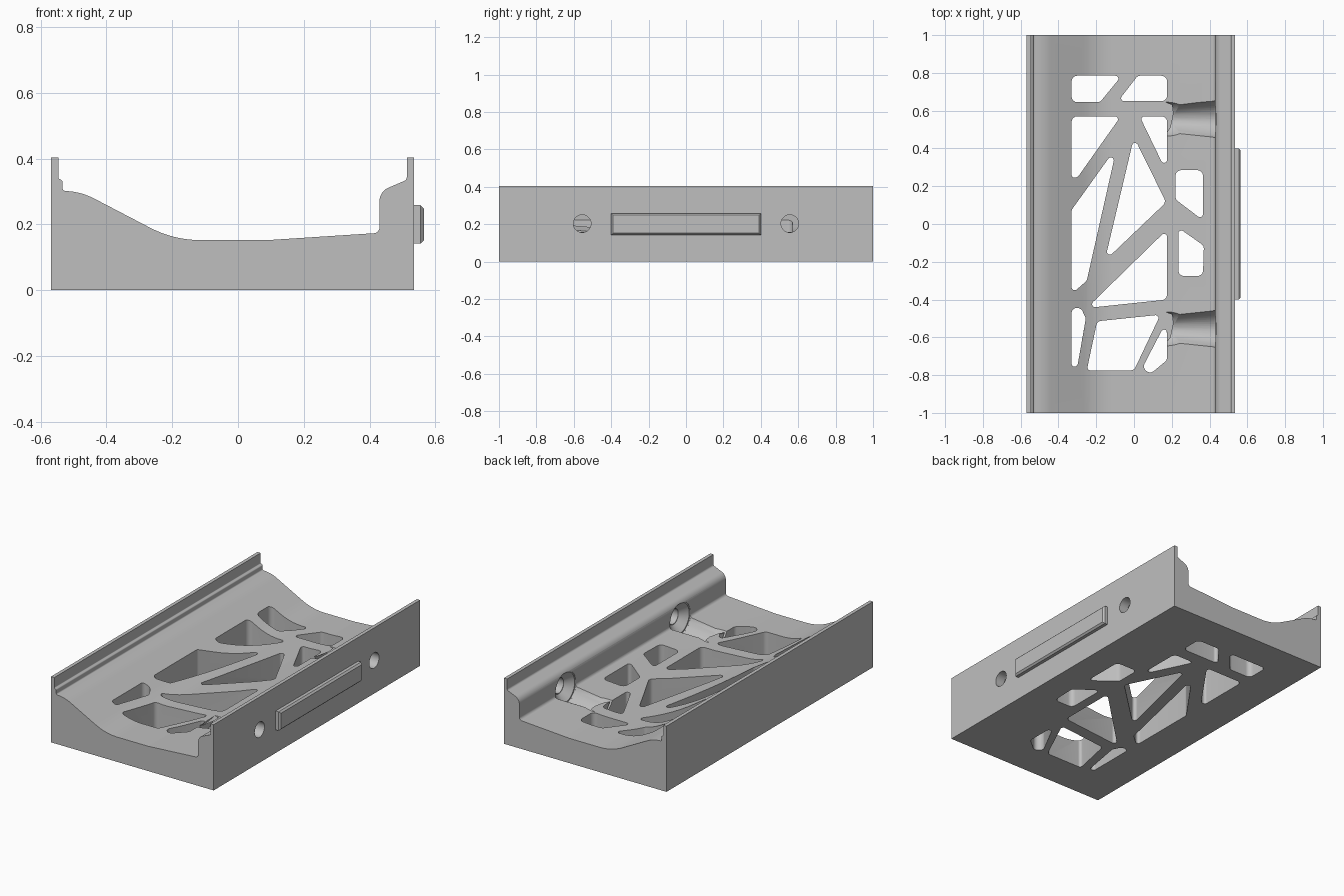
import bpy, bmesh, math
from mathutils import Vector, Matrix

cube = bpy.data.objects.get("Cube")
if cube:
    bpy.data.objects.remove(cube, do_unlink=True)

grey = bpy.data.materials.new("plain grey")
grey.use_nodes = True
colour = (0.52, 0.52, 0.52, 1)
grey.diffuse_color = colour
grey.node_tree.nodes["Principled BSDF"].inputs["Base Color"].default_value = colour


def rounded(points, radius_at, cap, steps=8):
    """Round each polygon corner with an arc; cap limits it to a share of the edge."""
    outline = []
    pts = [Vector(p) for p in points]
    for i, p in enumerate(pts):
        before, after = pts[i - 1] - p, pts[(i + 1) % len(pts)] - p
        shortest = min(before.length, after.length)
        a, b = before.normalized(), after.normalized()
        half = a.angle(b) / 2
        radius = min(radius_at(i, half), cap * shortest * math.tan(half))
        if radius <= 0:
            outline.append(p)
            continue
        centre = p + (a + b).normalized() * radius / math.sin(half)
        start = p + a * radius / math.tan(half) - centre
        end = p + b * radius / math.tan(half) - centre
        sweep = math.pi - 2 * half
        for k in range(steps + 1):
            t = k / steps
            arc = start * math.sin((1 - t) * sweep) + end * math.sin(t * sweep)
            outline.append(centre + arc / math.sin(sweep))
    return outline


def finish(name, bm):
    bmesh.ops.recalc_face_normals(bm, faces=bm.faces)
    mesh = bpy.data.meshes.new(name)
    bm.to_mesh(mesh)
    bm.free()
    obj = bpy.data.objects.new(name, mesh)
    bpy.context.collection.objects.link(obj)
    mesh.materials.append(grey)
    return obj


def extrude(name, outline, place, offset):
    """Fill an outline placed in space and extrude it along an offset."""
    bm = bmesh.new()
    face = bm.faces.new([bm.verts.new(place(p)) for p in outline])
    made = bmesh.ops.extrude_face_region(bm, geom=[face])
    moved = [v for v in made["geom"] if isinstance(v, bmesh.types.BMVert)]
    bmesh.ops.translate(bm, vec=offset, verts=moved)
    return finish(name, bm)


def cone_along_x(name, x_start, x_end, y, z, r_start, r_end, soft=0):
    """Cylinder or cone lying along x, with an optional rounded start."""
    bm = bmesh.new()
    bmesh.ops.create_cone(bm, cap_ends=True, segments=48, radius1=r_start,
                          radius2=r_end, depth=x_end - x_start)
    bm.transform(Matrix.Translation(((x_start + x_end) / 2, y, z))
                 @ Matrix.Rotation(math.pi / 2, 4, "Y"))
    if soft:
        middle = (x_start + x_end) / 2
        rim = [e for e in bm.edges if all(v.co.x < middle for v in e.verts)]
        bmesh.ops.bevel(bm, geom=rim, offset=soft, segments=6, profile=0.5,
                        affect="EDGES")
    return finish(name, bm)


def cut(target, cutter):
    cutter.hide_render = True
    mod = target.modifiers.new("cut", "BOOLEAN")
    mod.operation = "DIFFERENCE"
    mod.solver = "EXACT"
    mod.object = cutter
    bpy.context.view_layer.objects.active = target
    bpy.ops.object.modifier_apply(modifier=mod.name)
    bpy.data.objects.remove(cutter, do_unlink=True)


def smooth(obj):
    bpy.ops.object.select_all(action="DESELECT")
    obj.select_set(True)
    bpy.context.view_layer.objects.active = obj
    bpy.ops.object.shade_smooth_by_angle(angle=math.radians(30))


# Body: one cross-section (x, z, corner radius) run along the whole length
LEFT, RIGHT, TOP = -0.568, 0.535, 0.403
section = [
    (LEFT, 0, 0), (RIGHT, 0, 0), (RIGHT, TOP, 0), (0.513, TOP, 0),
    (0.513, 0.335, 0.012), (0.43, 0.3, 0.045), (0.43, 0.174, 0.018),
    (0.09, 0.152, 0.2), (-0.195, 0.152, 0.33), (-0.475, 0.298, 0.2),
    (-0.533, 0.302, 0.008), (-0.533, 0.332, 0.008), (-0.546, 0.34, 0.005),
    (-0.546, TOP, 0), (LEFT, TOP, 0),
]
body = extrude("tray_body",
               rounded([s[:2] for s in section], lambda i, h: section[i][2], 0.85),
               lambda p: (p.x, -1, p.y), (0, 2, 0))

# Lattice openings through the floor, corners in hundredths
openings = [
    [(-33, 78.5), (-6.5, 78.5), (-18, 64.5), (-33, 64.5)],
    [(2, 78.5), (17.5, 78.5), (17.5, 65), (-8.5, 65)],
    [(-33, 57), (-7, 57), (-30, 24.5), (-33, 24.5)],
    [(3, 57), (17.5, 57), (17.5, 27)],
    [(-9, 41), (-33, 7.5), (-33, -37), (-25, -30)],
    [(0, 46), (17, 11.5), (-15.5, -19.5)],
    [(17.5, -3), (17.5, -40), (-25, -44.5)],
    [(-33, -44.5), (-28, -44.5), (-25.5, -50), (-30, -75.5), (-33, -75.5)],
    [(-19.5, -51.5), (14, -48), (0, -77.5), (-25, -77.5)],
    [(17.5, -51), (17.5, -72), (8.5, -79.5), (4.5, -76)],
    [(22, 28.5), (36.5, 28.5), (36.5, 2), (22, 13)],
    [(23.5, -2), (37, -11.5), (36.5, -27.5), (23.5, -27.5)],
]
for corners in openings:
    outline = rounded([(x / 100, y / 100) for x, y in corners],
                      lambda i, half: 0.03 if half > 0.7 else 0.016, 0.5)
    cut(body, extrude("opening_cutter", outline,
                      lambda p: (p.x, p.y, -0.1), (0, 0, 0.7)))

# Two screw seats: rounded trough, countersink and hole through the wall
for y in (-0.555, 0.555):
    cut(body, cone_along_x("trough_cutter", 0.21, 0.432, y, 0.2, 0.1, 0.1, 0.04))
    cut(body, cone_along_x("countersink_cutter", 0.425, 0.475, y, 0.2, 0.1, 0.048))
    cut(body, cone_along_x("screw_hole_cutter", 0.4, 0.6, y, 0.203, 0.047, 0.047))
smooth(body)

# Raised rail on the outer wall with a chamfered face
bm = bmesh.new()
bmesh.ops.create_cube(bm, size=1)
bm.transform(Matrix.Translation((0.547, 0, 0.2))
             @ Matrix.Diagonal((0.036, 0.8, 0.116, 1)))
outer = [e for e in bm.edges if all(v.co.x > 0.55 for v in e.verts)]
bmesh.ops.bevel(bm, geom=outer, offset=0.01, segments=1, affect="EDGES")
finish("side_rail", bm)
